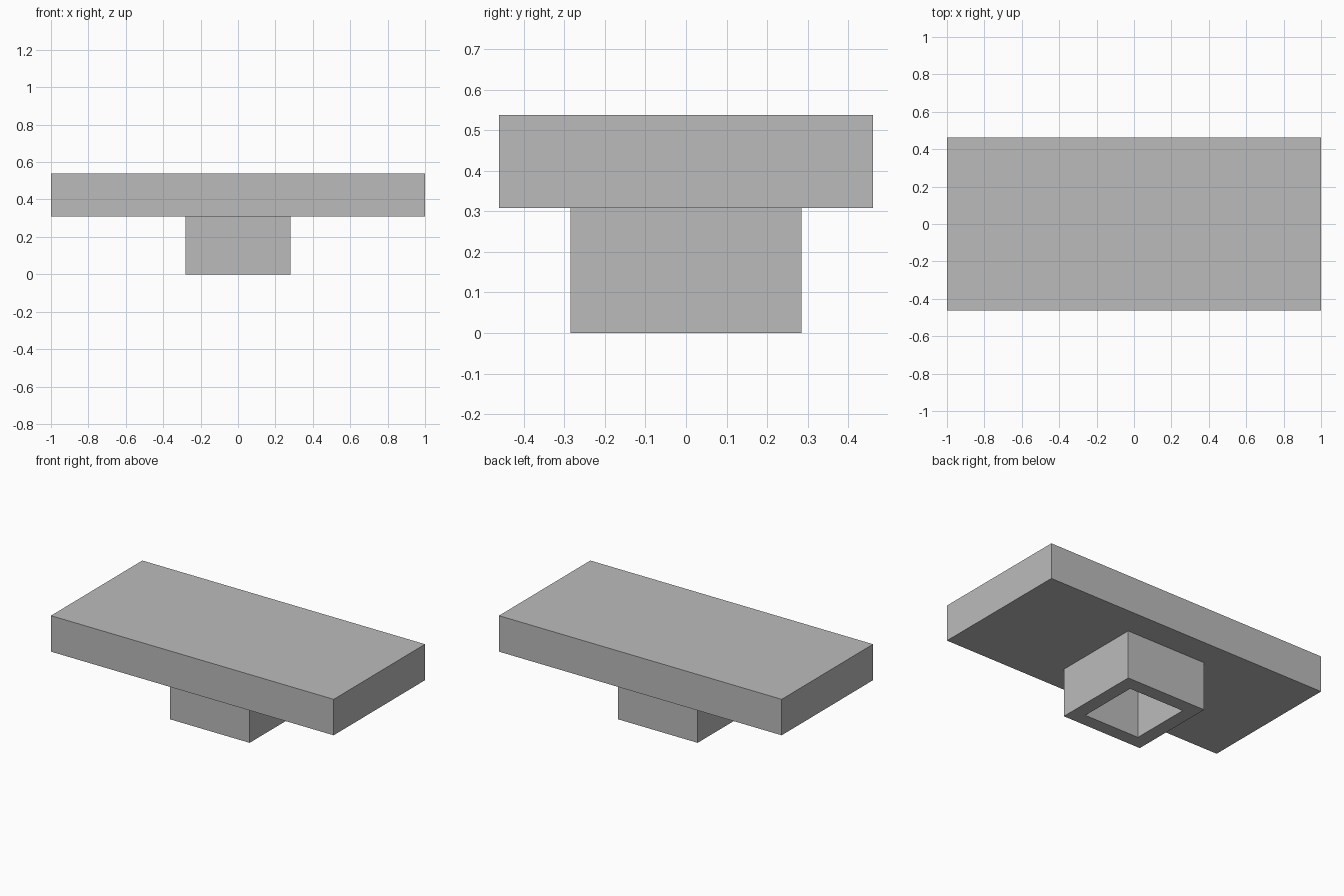
import bpy
import bmesh
from mathutils import Matrix

cube = bpy.data.objects.get("Cube")
if cube:
    bpy.data.objects.remove(cube, do_unlink=True)

grey = bpy.data.materials.new("plain grey")
grey.use_nodes = True
colour = (0.5, 0.5, 0.5, 1)
grey.diffuse_color = colour
grey.node_tree.nodes["Principled BSDF"].inputs["Base Color"].default_value = colour


def box(bm, width, depth, bottom, top):
    """Add a centred box between two heights."""
    place = Matrix.Translation((0, 0, (bottom + top) / 2))
    size = Matrix.Diagonal((width, depth, top - bottom, 1))
    bmesh.ops.create_cube(bm, size=1, matrix=place @ size)


def finish(bm, name):
    mesh = bpy.data.meshes.new(name)
    bm.to_mesh(mesh)
    bm.free()
    mesh.materials.append(grey)
    obj = bpy.data.objects.new(name, mesh)
    bpy.context.collection.objects.link(obj)
    return obj


SLAB_BOTTOM, SLAB_TOP = 0.308, 0.538

# Flat top slab
bm = bmesh.new()
box(bm, 2, 0.923, SLAB_BOTTOM, SLAB_TOP)
finish(bm, "top_slab")

# Hollow square stem: inset the underside, then push the socket up to the slab
bm = bmesh.new()
box(bm, 0.563, 0.569, 0, SLAB_BOTTOM)
bm.normal_update()
underside = min(bm.faces, key=lambda f: f.calc_center_median().z)
bmesh.ops.inset_region(bm, faces=[underside], thickness=0.123)
socket = bmesh.ops.extrude_discrete_faces(bm, faces=[underside])["faces"][0]
for vert in socket.verts:
    vert.co.z = SLAB_BOTTOM - 0.002
bmesh.ops.recalc_face_normals(bm, faces=bm.faces)
finish(bm, "hollow_stem")
